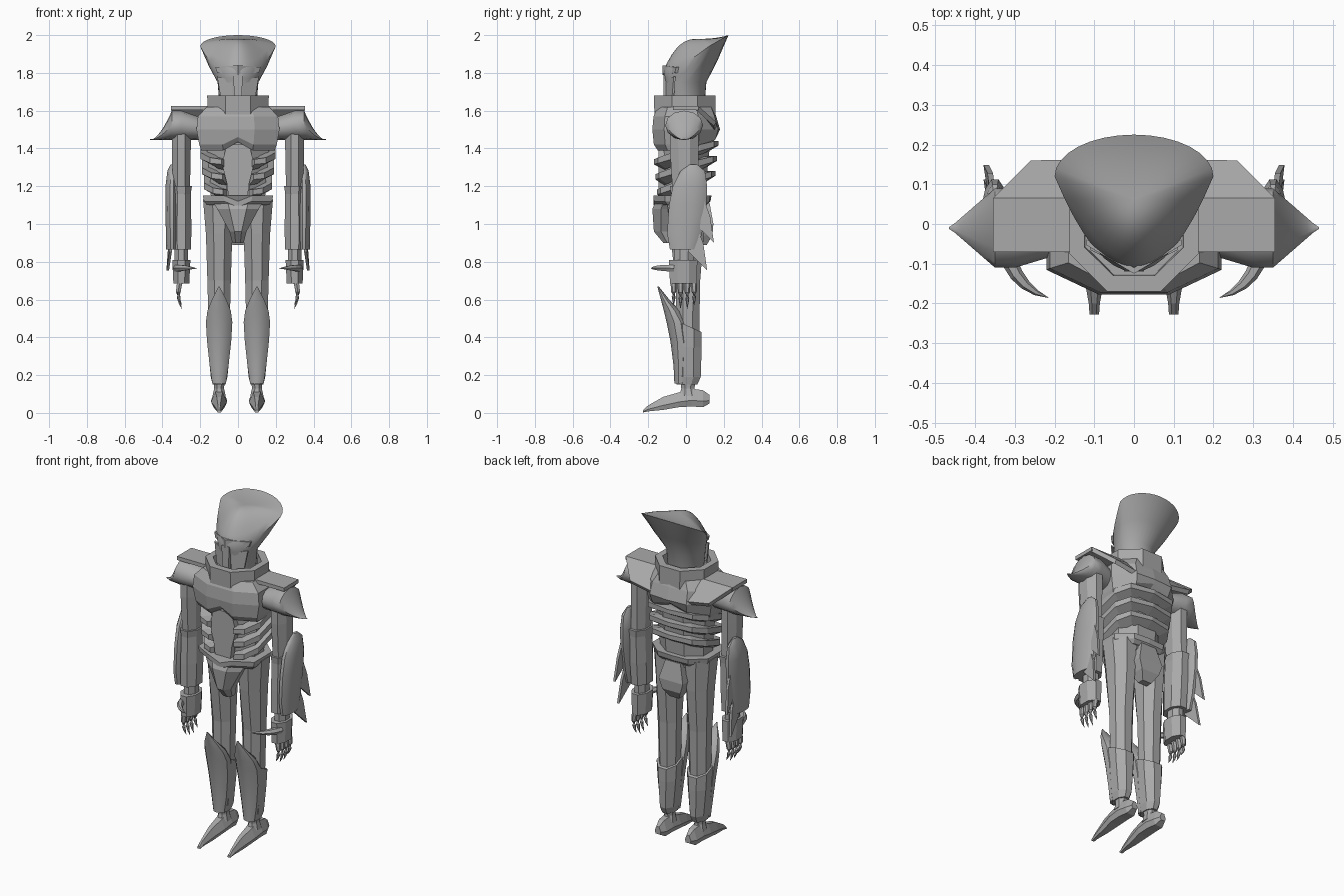
import bpy, bmesh
from math import sin, cos, pi, radians
from mathutils import Vector

default_cube = bpy.data.objects.get("Cube")
if default_cube:
    bpy.data.objects.remove(default_cube)

ARM, LEG = .3, .1
colour = (.4, .4, .4, 1)
grey = bpy.data.materials.new("armour grey")
grey.use_nodes = True
grey.diffuse_color = colour
grey.node_tree.nodes["Principled BSDF"].inputs["Base Color"].default_value = colour


def loft(name, rings, closed=False, mirror=True, smooth=False):
    """Skin a list of equal rings; cap the ends or join last to first."""
    bm = bmesh.new()
    loops = [[bm.verts.new(point) for point in ring] for ring in rings]
    count = len(loops[0])
    following = loops[1:] + (loops[:1] if closed else [])
    for lower, upper in zip(loops, following):
        for i in range(count):
            j = (i + 1) % count
            bm.faces.new((lower[i], lower[j], upper[j], upper[i]))
    if not closed:
        bm.faces.new(loops[0])
        bm.faces.new(loops[-1])
    bmesh.ops.recalc_face_normals(bm, faces=bm.faces)
    mesh = bpy.data.meshes.new(name)
    bm.to_mesh(mesh)
    bm.free()
    mesh.materials.append(grey)
    part = bpy.data.objects.new(name, mesh)
    bpy.context.collection.objects.link(part)
    if smooth:
        bpy.ops.object.select_all(action='DESELECT')
        part.select_set(True)
        bpy.context.view_layer.objects.active = part
        bpy.ops.object.shade_smooth_by_angle(angle=radians(40))
    if mirror:
        part.modifiers.new("Mirror", 'MIRROR')
    return part


def outline(z, half, front, back, centre=0, sides=8, tilt=0):
    """Horizontal ring whose flat sides touch the given extents."""
    grow = 1 / cos(pi / sides)
    middle, depth = (front + back) / 2, (back - front) / 2
    points = []
    for i in range(sides):
        angle = pi * (2 * i + 1) / sides
        y = depth * grow * sin(angle)
        points.append((centre + half * grow * cos(angle), middle + y, z + tilt * y))
    return points


def column(name, *rows, centre=0, sides=8, **options):
    """Stack of rings; each row is height, half width, front and back."""
    rings = [outline(*row, centre=centre, sides=sides) for row in rows]
    return loft(name, rings, mirror=centre > 0, **options)


def slab(name, points, offset):
    """Mirrored polygon thickened along an offset."""
    return loft(name, [points, [Vector(point) + Vector(offset) for point in points]])


def panel(name, shape, front, depth, slope=0):
    """Mirrored plate facing forward, swept back by the slope."""
    return slab(name, [(x, front + slope * x, z) for x, z in shape], (0, depth, 0))


def claw(name, start, bend, end, radius, steps=5, sides=6):
    """Curved spike that tapers to a point."""
    start, bend, end = Vector(start), Vector(bend), Vector(end)
    rings = []
    for i in range(steps + 1):
        t = i / steps
        spot = start.lerp(bend, t).lerp(bend.lerp(end, t), t)
        heading = start.lerp(bend, t) - bend.lerp(end, t)
        turn = heading.to_track_quat('Z', 'Y')
        size = radius * (1.02 - t * t)
        angles = [2 * pi * k / sides for k in range(sides)]
        rings.append([spot + turn @ Vector((size * cos(a), size * sin(a), 0)) for a in angles])
    return loft(name, rings)


def trunk(z, half, front, back, dip=0, rise=0):
    """Angular torso ring with shifted centre points at belly and spine."""
    right = [(0, front, z + dip), (.4 * half, front, z), (half, .65 * front, z),
             (half, .4 * back, z), (.55 * half, .95 * back, z + rise / 2), (0, back, z + rise)]
    left = [(-x, y, height) for x, y, height in reversed(right[1:-1])]
    return right + left


# Head: a round neck flares into a tilted crest rim closed by a dome
STEPS = 8
half_rim = []
for i in range(STEPS):
    u = i / STEPS
    half_rim.append(Vector((.2 * u, .24 * u * u - .12, 1.81 + .13 * u ** 3)))
for i in range(STEPS + 1):
    angle = pi / 2 * i / STEPS
    half_rim.append(Vector((.2 * cos(angle), .12 + .105 * sin(angle), 1.94 + .06 * sin(angle))))
rim = half_rim + [Vector((-p.x, p.y, p.z)) for p in reversed(half_rim[1:-1])]


def neck(z, radius):
    angles = [2 * pi * i / len(rim) for i in range(len(rim))]
    return [Vector((radius * sin(a), -radius * cos(a), z)) for a in angles]


def dome(t):
    """Shrink the rim towards the crown while rising steeply at first."""
    crown = Vector((0, .06, 1.98))
    lift = 1 - (1 - t) ** 2.5
    rings = []
    for p in rim:
        q = p.lerp(crown, t)
        q.z = p.z + (crown.z - p.z) * lift
        rings.append(q)
    return rings


throat, jaw = neck(1.6, .095), neck(1.75, .108)
flare = [a.lerp(b, .5) - Vector((0, 0, .01)) for a, b in zip(jaw, rim)]
crest = [dome(i / STEPS) for i in range(STEPS)] + [dome(.98)]
loft("crested_head", [throat, jaw, flare] + crest, mirror=False, smooth=True)

# Face: nose guard, cheek plates and slanted brows
panel("nose_guard", [(0, 1.66), (.02, 1.66), (.025, 1.8), (0, 1.8)], -.1, -.02)
panel("cheek_plate", [(.03, 1.66), (.09, 1.66), (.11, 1.78), (.03, 1.76)], -.11, -.01, slope=.5)
panel("brow", [(0, 1.79), (.11, 1.8), (.12, 1.83), (0, 1.84)], -.11, -.015, slope=.6)

# Hollow octagonal collar
loft("collar", [outline(1.5, .16, -.165, .155), outline(1.68, .163, -.17, .155),
                outline(1.68, .125, -.13, .115), outline(1.58, .12, -.125, .11)],
     closed=True, mirror=False)

# Chest, waist and belly
loft("chest", [trunk(1.39, .195, -.15, .14, dip=.045, rise=.07),
               trunk(1.42, .205, -.17, .165, dip=.04, rise=.06),
               trunk(1.5, .22, -.178, .18), trunk(1.57, .212, -.172, .16),
               trunk(1.62, .165, -.15, .14)], mirror=False)
column("waist", (1.08, .14, -.11, .1), (1.25, .15, -.115, .11), (1.45, .17, -.12, .13))
panel("belly_plate", [(0, 1.1), (.045, 1.1), (.06, 1.22), (.085, 1.32), (.06, 1.42), (0, 1.42)],
      -.1, -.045)


def rib(name, z, size):
    """Band sweeping from the belly round to a raised spine."""
    rings = []
    for degrees in (-80, -60, -25, 25, 60, 90):
        angle = radians(degrees)
        x = .2 * size * max(cos(angle), 0) ** .5
        y = .165 * size * sin(angle)
        middle = z + .05 * sin(angle) + .015
        top = middle + .015 + .01 * cos(angle)
        rings.append([(x, y, top), (x, y, middle - .01),
                      (.7 * x, .7 * y, middle - .04), (.7 * x, .7 * y, top)])
    return loft(name, rings)


for name, z, size in (("upper_rib", 1.36, 1.04), ("middle_rib", 1.28, 1), ("lower_rib", 1.2, .94)):
    rib(name, z, size)

# Belt, groin guard and rear plate
loft("belt", [trunk(1.1, .165, -.15, .11, dip=-.04), trunk(1.12, .18, -.17, .13, dip=-.03),
              trunk(1.15, .186, -.172, .135, dip=-.03)], mirror=False)
column("groin_guard", (1.11, .13, -.165, -.02), (1.08, .11, -.178, -.02),
       (.96, .045, -.17, -.04), (.9, .03, -.12, -.05))
column("rear_plate", (1.11, .05, .03, .125), (1, .08, .03, .145),
       (.94, .06, .05, .14), (.89, .03, .07, .11), sides=4)

# Shoulder plates, level on top and sloping behind
front, back, top, outer = -.07, .065, 1.625, .355
slab("shoulder_plate", [(.13, front, top), (outer, front, top), (outer, back, top), (.13, back, top)],
     (0, 0, -.022))
slab("rear_shoulder_plate", [(.03, back, top), (outer, back, top), (.26, .16, 1.54), (.02, .165, 1.5)],
     (0, -.012, -.022))


def pauldron_ring(x, width, height, sides=12):
    angles = [2 * pi * k / sides for k in range(sides)]
    return [(x, width * cos(a) - .01, 1.445 + height * (1 + sin(a)) / 2) for a in angles]


# Pauldrons sweep out to a point
hood = [pauldron_ring(.2, .07, .12), pauldron_ring(.3, .1, .155)]
for i in range(STEPS):
    rest = 1 - i / STEPS
    hood.append(pauldron_ring(.465 - .115 * rest, .1 * rest, .155 * rest ** 1.7))
hood.append(pauldron_ring(.466, .002, .004))
loft("pauldron", hood, smooth=True)

# Arms
column("upper_arm", (1.55, .05, -.085, .065), (1.4, .05, -.085, .065), (1.15, .045, -.07, .065),
       centre=ARM)
column("forearm", (1.2, .056, -.085, .08), (1.16, .05, -.08, .075), (1, .053, -.085, .07),
       (.865, .052, -.085, .06), centre=ARM)
column("forearm_shell", (.865, .03, -.085, .06), (.95, .032, -.1, .085), (1.1, .034, -.09, .108),
       (1.2, .034, -.07, .112), (1.28, .024, -.03, .1), (1.315, .008, .02, .06),
       centre=ARM + .05, sides=12, smooth=True)
column("wrist", (.87, .035, -.06, .04), (.8, .035, -.06, .04), centre=ARM)
column("hand_cuff", (.685, .042, -.085, .058), (.81, .048, -.09, .06), centre=ARM)

# Swept blades behind the forearm, then the claws
for name, z, y in (("upper_blade", .9, .148), ("lower_blade", .755, .112)):
    slab(name, [(.35, y - .06, z + .25), (.35, y - .12, z + .2), (.35, y - .1, z + .1),
                (.365, y, z), (.355, y - .02, z + .14)], (.014, 0, 0))
claw("thumb_claw", (.325, -.06, .765), (.3, -.16, .77), (.215, -.186, .765), radius=.02)
for i, name in enumerate(("first_finger", "second_finger", "third_finger", "fourth_finger")):
    y = .036 * i - .065
    tip = .54 + .02 * abs(i - 1.5)
    claw(name, (.305, y, .7), (.33, y, .62), (.297, y, tip), radius=.016)

# Legs
column("thigh", (1.13, .085, -.1, .1), (.95, .07, -.085, .095), (.7, .062, -.055, .075),
       (.42, .055, -.05, .07), centre=LEG)
loft("calf", [outline(.15, .034, -.05, .06, LEG), outline(.19, .044, -.055, .078, LEG),
              outline(.35, .06, -.06, .083, LEG), outline(.46, .066, -.06, .083, LEG, tilt=-.45)])
column("shin_guard", (.155, .036, -.06, 0), (.25, .05, -.064, .01), (.38, .064, -.08, .02),
       (.48, .07, -.1, .01), (.54, .062, -.115, -.03), (.6, .038, -.132, -.09),
       (.67, .002, -.152, -.145), centre=LEG, sides=10, smooth=True)
column("ankle", (.09, .035, -.035, .06), (.13, .026, -.025, .045), (.17, .03, -.03, .05), centre=LEG)


def foot_section(y, half, sole, top):
    """Six-sided slice across the foot."""
    shape = [(.7, 0), (1, .35), (.45, 1)]
    shape += [(-x, h) for x, h in reversed(shape)]
    return [(LEG + half * x, y, sole + (top - sole) * h) for x, h in shape]


# Feet, from pointed toe to heel
loft("foot", [foot_section(-.228, .012, .002, .015), foot_section(-.2, .014, .008, .04),
              foot_section(-.12, .028, .016, .085), foot_section(-.04, .042, .03, .108),
              foot_section(.03, .042, .034, .128), foot_section(.09, .036, .03, .12),
              foot_section(.125, .02, .05, .095)])
